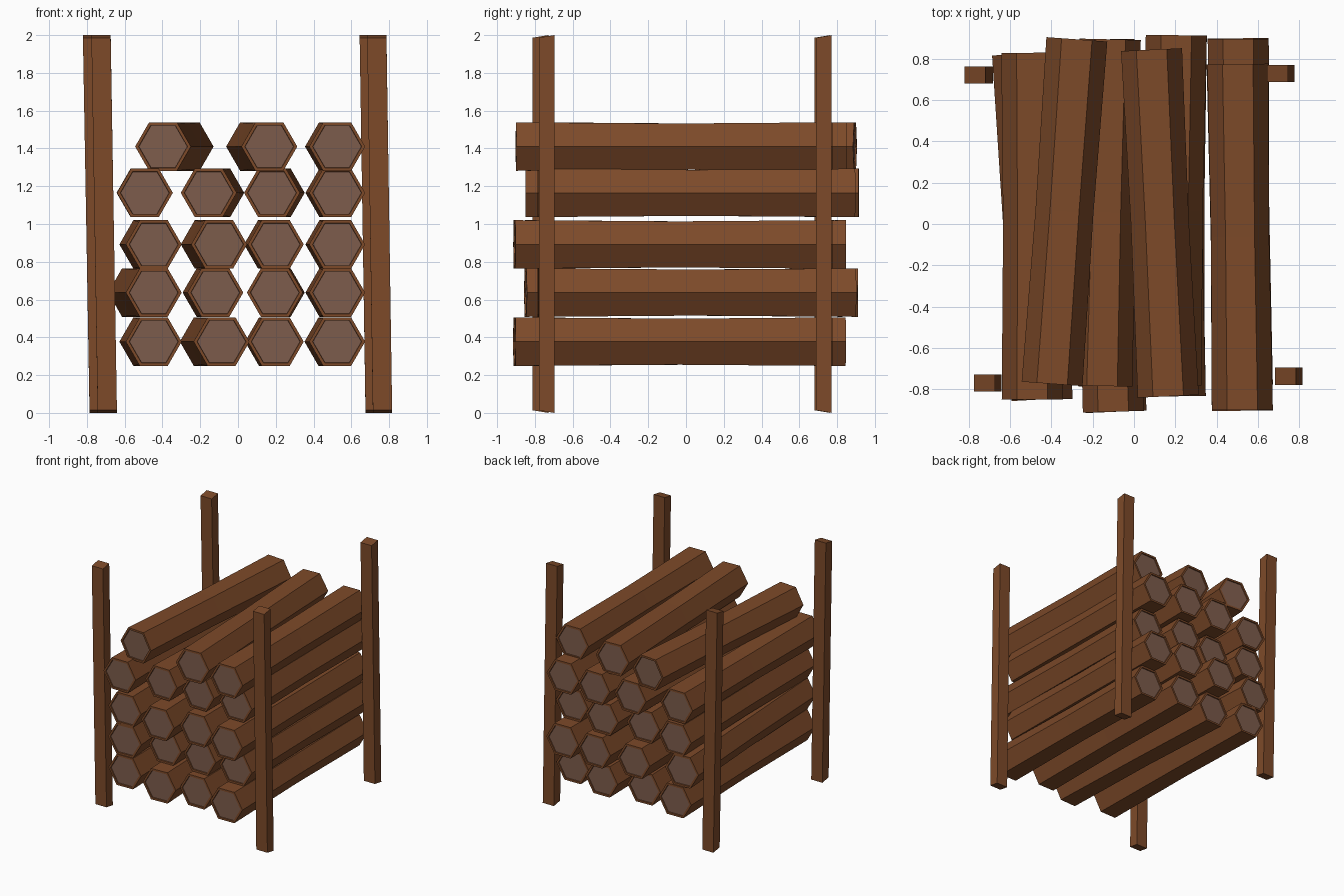
import bpy, bmesh, math
from mathutils import Vector, Matrix

if "Cube" in bpy.data.objects:
    bpy.data.objects.remove(bpy.data.objects["Cube"], do_unlink=True)


def make_material(name, rgb):
    mat = bpy.data.materials.new(name)
    mat.use_nodes = True
    colour = (*rgb, 1.0)
    mat.diffuse_color = colour
    mat.node_tree.nodes["Principled BSDF"].inputs["Base Color"].default_value = colour
    return mat


bark = make_material("bark brown", (0.205, 0.068, 0.022))
heartwood = make_material("cut wood", (0.205, 0.107, 0.072))

LOG_RADIUS = 0.148
WAIST = 0.95
RIM = 0.018
RECESS = 0.008


def finish(name, bm, mats):
    bmesh.ops.recalc_face_normals(bm, faces=bm.faces[:])
    mesh = bpy.data.meshes.new(name)
    bm.to_mesh(mesh)
    bm.free()
    for mat in mats:
        mesh.materials.append(mat)
    obj = bpy.data.objects.new(name, mesh)
    bpy.context.collection.objects.link(obj)
    return obj


def add_log(name, x_front, x_back, y_front, y_back, z):
    """Six-sided log with a slim waist and recessed cut ends."""
    start, end = Vector((x_front, y_front, z)), Vector((x_back, y_back, z))
    half = (end - start).length / 2
    bm = bmesh.new()
    rings = []
    for y, scale in ((-half, 1), (0, WAIST), (half, 1)):
        r = LOG_RADIUS * scale
        rings.append([bm.verts.new((r * math.cos(k * math.pi / 3), y,
                                    r * math.sin(k * math.pi / 3))) for k in range(6)])
    for a, b in zip(rings, rings[1:]):
        for k in range(6):
            n = (k + 1) % 6
            bm.faces.new((a[k], a[n], b[n], b[k]))
    caps = [bm.faces.new(rings[0]), bm.faces.new(rings[-1])]
    bmesh.ops.recalc_face_normals(bm, faces=bm.faces[:])
    # Flat rim first, then the sunken heartwood
    for cap in caps:
        bmesh.ops.inset_region(bm, faces=[cap], thickness=RIM)
        bmesh.ops.inset_region(bm, faces=[cap], thickness=0.002, depth=-RECESS)
        cap.material_index = 1
    obj = finish(name, bm, (bark, heartwood))
    yaw = math.atan2(x_front - x_back, y_back - y_front)
    obj.matrix_world = Matrix.Translation((start + end) / 2) @ Matrix.Rotation(yaw, 4, "Z")


def add_post(name, x_bottom, x_top, y):
    """Leaning square post with slightly slanted ends."""
    bm = bmesh.new()
    bmesh.ops.create_cube(bm, size=1)
    for v in bm.verts:
        top, back = v.co.z > 0, v.co.y > 0
        v.co.x = v.co.x * 0.102 + (x_top if top else x_bottom)
        slant = 0 if back else 0.014
        v.co.y = v.co.y * 0.083 + y
        v.co.z = 2 - slant if top else slant
    finish(name, bm, (bark,))


# Stacked logs: height, then front x, back x, front y, back y of each
rows = {
    0.377: [(-0.446, -0.48, -0.85, 0.83), (-0.087, -0.16, -0.91, 0.78),
            (0.2, 0.185, -0.835, 0.845), (0.525, 0.5, -0.905, 0.775)],
    0.637: [(-0.446, -0.54, -0.85, 0.825), (-0.12, -0.145, -0.785, 0.895),
            (0.195, 0.205, -0.78, 0.91), (0.525, 0.505, -0.78, 0.9)],
    0.892: [(-0.446, -0.48, -0.85, 0.83), (-0.1, -0.155, -0.91, 0.78),
            (0.2, 0.18, -0.835, 0.845), (0.525, 0.505, -0.905, 0.775)],
    1.165: [(-0.493, -0.495, -0.85, 0.83), (-0.155, -0.115, -0.785, 0.895),
            (0.18, 0.205, -0.78, 0.915), (0.525, 0.505, -0.78, 0.895)],
    1.41: [(-0.397, -0.277, -0.775, 0.895), (0.166, 0.085, -0.835, 0.845),
           (0.525, 0.503, -0.9, 0.775)],
}
for r, (z, logs) in enumerate(rows.items(), 1):
    for c, log in enumerate(logs, 1):
        add_log(f"log_row_{r}_number_{c}", *log, z)

# Corner posts
add_post("front_right_post", -0.692, -0.725, -0.77)
add_post("back_right_post", -0.735, -0.77, 0.722)
add_post("front_left_post", 0.765, 0.735, -0.738)
add_post("back_left_post", 0.726, 0.695, 0.73)
